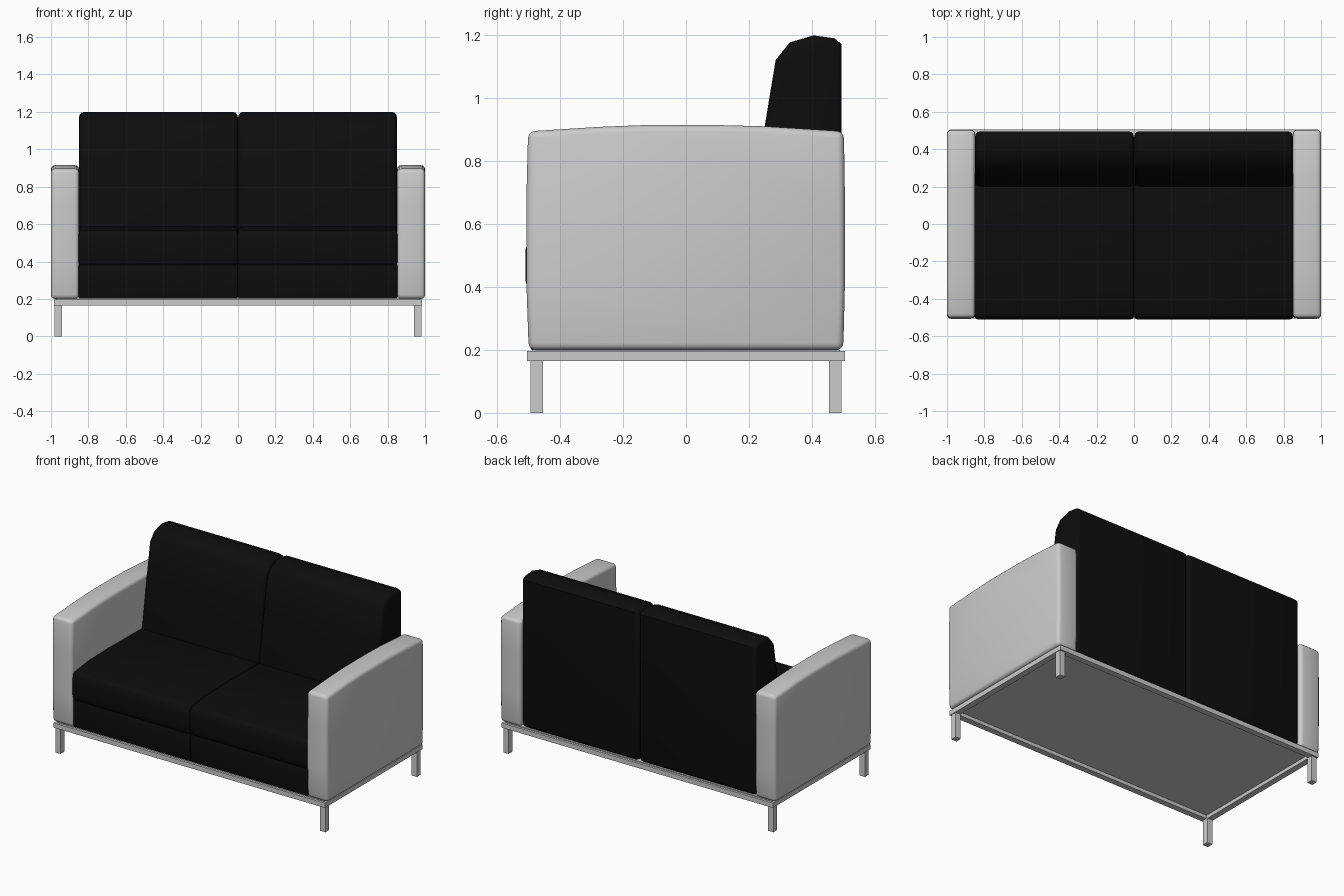
import bpy, bmesh, math

if "Cube" in bpy.data.objects:
    bpy.data.objects.remove(bpy.data.objects["Cube"])

black = bpy.data.materials.new("black_upholstery")
black.diffuse_color = (0.004, 0.004, 0.004, 1)
black.use_nodes = True
black.node_tree.nodes["Principled BSDF"].inputs["Base Color"].default_value = black.diffuse_color


def prism(name, profile, x0, x1, bevel=0.0, mat=None, segments=3):
    """Extrude a (y, z) profile from x0 to x1 and round its sharp edges."""
    x0, x1 = sorted((x0, x1))
    bm = bmesh.new()
    face = bm.faces.new([bm.verts.new((x0, y, z)) for y, z in profile])
    ext = bmesh.ops.extrude_face_region(bm, geom=[face])
    moved = [v for v in ext["geom"] if isinstance(v, bmesh.types.BMVert)]
    bmesh.ops.translate(bm, vec=(x1 - x0, 0, 0), verts=moved)
    bmesh.ops.recalc_face_normals(bm, faces=bm.faces)
    if bevel:
        edges = [e for e in bm.edges if e.calc_face_angle() > math.radians(55)]
        bmesh.ops.bevel(bm, geom=edges, offset=bevel, segments=segments,
                        profile=0.5, affect='EDGES', clamp_overlap=True)
    me = bpy.data.meshes.new(name)
    bm.to_mesh(me)
    bm.free()
    ob = bpy.data.objects.new(name, me)
    bpy.context.collection.objects.link(ob)
    if mat:
        me.materials.append(mat)
    if bevel:
        bpy.ops.object.select_all(action='DESELECT')
        bpy.context.view_layer.objects.active = ob
        ob.select_set(True)
        bpy.ops.object.shade_smooth_by_angle(angle=math.radians(40))
    return ob


def rect(y0, y1, z0, z1):
    return [(y0, z0), (y1, z0), (y1, z1), (y0, z1)]


arm_profile = [(-0.5, 0.2), (0.5, 0.2), (0.505, 0.4), (0.505, 0.7), (0.502, 0.895),
               (0.25, 0.911), (0.1, 0.915), (-0.13, 0.915), (-0.28, 0.909),
               (-0.502, 0.895), (-0.507, 0.7), (-0.507, 0.4)]
back_profile = [(0.495, 0.2), (0.495, 1.172), (0.472, 1.191), (0.405, 1.2),
                (0.33, 1.178), (0.285, 1.122), (0.25, 0.91), (0.2, 0.58), (0.2, 0.2)]
seat_profile = [(-0.498, 0.375), (0.24, 0.375), (0.24, 0.583), (-0.15, 0.588),
                (-0.35, 0.583), (-0.498, 0.565), (-0.51, 0.52), (-0.51, 0.42)]

for side, label in ((-1, "left"), (1, "right")):
    # upholstered parts
    prism(label + "_arm", arm_profile, side * 0.85, side * 1.0, 0.022)
    prism(label + "_back_cushion", back_profile, side * 0.001, side * 0.85, 0.028, black)
    prism(label + "_seat_cushion", seat_profile, side * 0.001, side * 0.853, 0.018, black)
    prism(label + "_seat_base", rect(-0.495, 0.3, 0.2, 0.385),
          side * 0.001, side * 0.853, 0.008, black, 2)
    # metal frame side rails and legs
    prism(label + "_side_rail", rect(-0.505, 0.505, 0.165, 0.196), side * 0.945, side * 0.985)
    for y, end in ((-0.475, "front"), (0.475, "back")):
        prism(f"{label}_{end}_leg", rect(y - 0.02, y + 0.02, 0, 0.165),
              side * 0.942, side * 0.98)

# cross rails and underside panel
for y, end in ((-0.485, "front"), (0.485, "back")):
    prism(end + "_rail", rect(y - 0.02, y + 0.02, 0.165, 0.196), -0.945, 0.945)
prism("underside_panel", rect(-0.49, 0.49, 0.188, 0.202), -0.97, 0.97)
